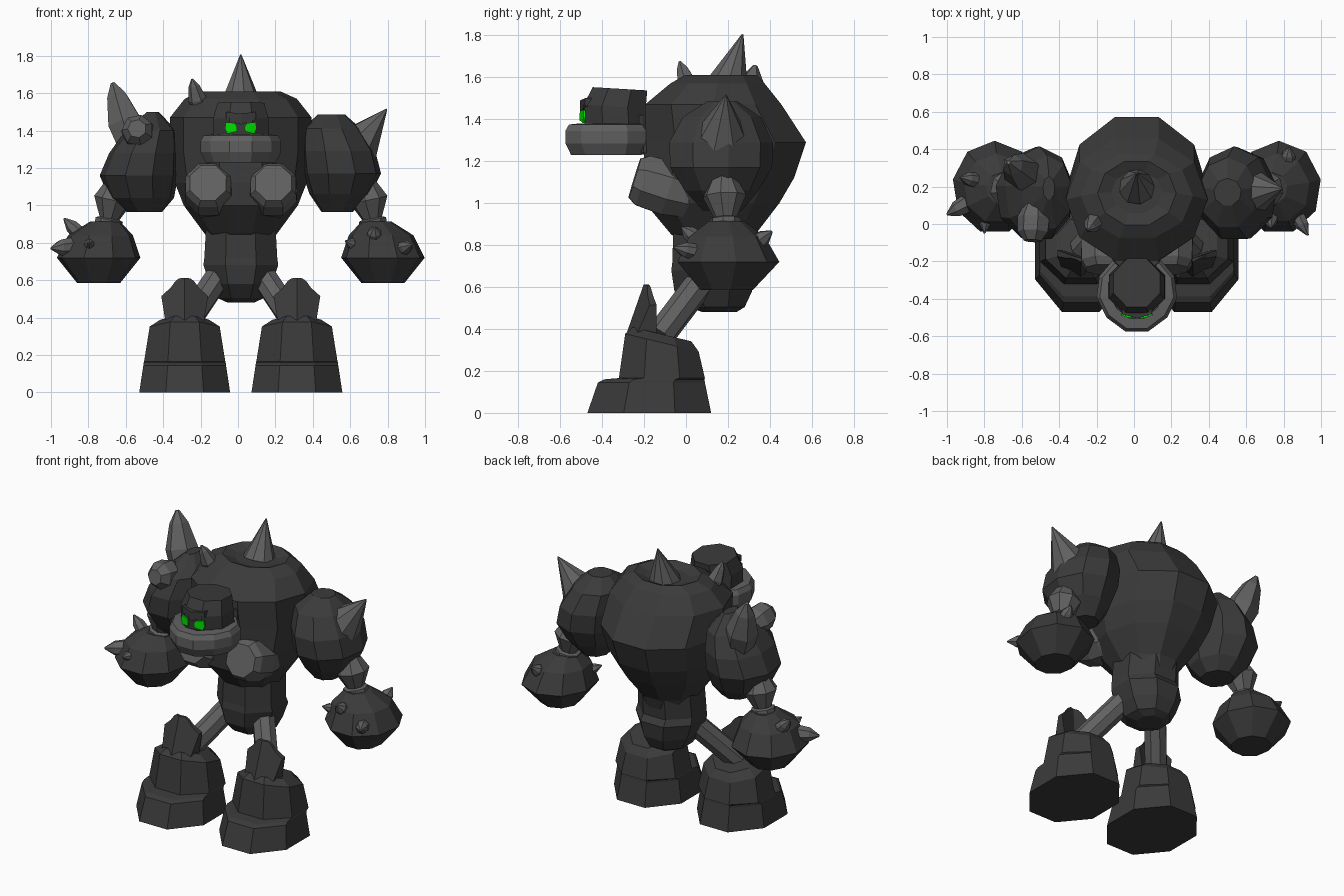
import bpy, math
from mathutils import Vector

if "Cube" in bpy.data.objects:
    bpy.data.objects.remove(bpy.data.objects["Cube"])

MX = 0.015  # symmetry plane


def material(name, rgb):
    m = bpy.data.materials.new(name)
    m.diffuse_color = (*rgb, 1)
    m.use_nodes = True
    m.node_tree.nodes["Principled BSDF"].inputs["Base Color"].default_value = m.diffuse_color
    return m


DARK = material("dark stone", (0.043, 0.043, 0.043))
GREY = material("grey stone", (0.118, 0.118, 0.118))
GREEN = material("glowing green", (0.0, 0.75, 0.0))


def make(name, verts, faces, mat):
    me = bpy.data.meshes.new(name)
    me.from_pydata([tuple(v) for v in verts], [], faces)
    me.materials.append(mat)
    ob = bpy.data.objects.new(name, me)
    bpy.context.collection.objects.link(ob)
    return ob


def skin(name, rings, mat):
    """Join equal vertex rings with quads and cap both ends."""
    n = len(rings[0])
    verts = [v for r in rings for v in r]
    faces = []
    for i in range(len(rings) - 1):
        for j in range(n):
            k = (j + 1) % n
            faces.append((i * n + j, i * n + k, (i + 1) * n + k, (i + 1) * n + j))
    faces.append(tuple(reversed(range(n))))
    faces.append(tuple(range(len(verts) - n, len(verts))))
    return make(name, verts, faces, mat)


def loft(name, rings, sides, mat, tilt=0.0):
    """Stack of flat-fronted polygons: (z, cx, cy, rx, ry); tilt lowers the back."""
    out, grow = [], 1 / math.cos(math.pi / sides)
    for z, cx, cy, rx, ry in rings:
        ring = []
        for j in range(sides):
            a = 2 * math.pi * (j + 0.5) / sides - math.pi / 2
            y = ry * grow * math.sin(a)
            ring.append((cx + rx * grow * math.cos(a), cy + y, z - tilt * y))
        out.append(ring)
    return skin(name, out, mat)


def limb(name, p0, p1, profile, sides, mat):
    """Round part from p0 to p1 with (fraction, radius) profile."""
    p0, p1 = Vector(p0), Vector(p1)
    q = (p1 - p0).to_track_quat('Z', 'Y')
    rings = []
    for t, r in profile:
        c = p0.lerp(p1, t)
        rings.append([c + q @ Vector((r * math.cos(2 * math.pi * (j + .5) / sides),
                                      r * math.sin(2 * math.pi * (j + .5) / sides), 0))
                      for j in range(sides)])
    return skin(name, rings, mat)


def spike(name, p0, p1, r, sides=7):
    return limb(name, p0, p1, [(0, r), (1, 0.004)], sides, GREY)


def crystal(name, p0, p1, r, sides=6):
    return limb(name, p0, p1, [(0, r * .8), (.4, r), (.8, r * .58), (1, r * .12)], sides, GREY)


# Torso with a shallow crater on top
loft("torso", [(.71, MX, .22, .08, .07), (.85, MX, .13, .185, .2), (1.0, MX, .125, .29, .32),
               (1.12, MX, .155, .335, .36), (1.29, MX, .187, .36, .385), (1.47, MX, .13, .36, .325),
               (1.57, MX, .15, .285, .225), (1.61, MX, .165, .2, .17), (1.585, MX, .17, .13, .11)],
     10, DARK)
spike("top_spike", (MX, .2, 1.57), (MX, .27, 1.805), .1, 9)
crystal("small_back_horn", (-.2, .03, 1.5), (-.245, -.03, 1.675), .05)

# Waist
loft("waist", [(.48, MX, .16, .07, .08), (.505, MX, .145, .125, .135), (.58, MX, .13, .165, .185),
               (.68, MX, .13, .2, .2), (.72, MX, .12, .195, .185), (.9, MX, .13, .185, .19)], 8, DARK)

# Head, neck and brow
loft("head", [(1.24, MX, -.34, .13, .14), (1.38, MX, -.335, .15, .15), (1.46, MX, -.34, .148, .148),
              (1.545, MX, -.315, .125, .13)], 8, DARK, tilt=.06)
loft("neck", [(1.24, MX, -.15, .13, .13), (1.42, MX, -.15, .12, .12)], 8, DARK)
for s in (-1, 1):
    # angry brow wedges above the eyes
    pts = [(.0, 1.432), (.08, 1.462), (.08, 1.5), (.0, 1.49)]
    rings = [[(MX + s * x, y + .3 * abs(x), z) for x, z in pts] for y in (-.505, -.42)]
    skin("brow", rings if s > 0 else [r[::-1] for r in rings], DARK)
    # glowing eyes
    cx = MX + s * .052
    pts = [(-.03, 1.395), (.02, 1.383), (.033, 1.41), (.028, 1.445), (-.02, 1.44), (-.032, 1.42)]
    rings = [[(cx + s * x, y + .3 * x, z) for x, z in pts] for y in (-.4985, -.489)]
    skin("eye", rings if s > 0 else [r[::-1] for r in rings], GREEN)

# Open jaw ring around the head
section = [(.12, 1.245), (.19, 1.23), (.218, 1.285), (.218, 1.345), (.2, 1.375), (.145, 1.38)]
jaw = []
for i in range(10):
    a = math.radians(-90 - 145 + 290 * i / 9)
    push = .02 * max(0, -math.sin(a)) ** 6
    jaw.append([(MX + r * math.cos(a), -.36 + (r - .01 + push) * math.sin(a), z) for r, z in section])
skin("jaw", jaw, GREY)

# Shoulders, both sloping outward at the top
loft("right_shoulder", [(.965, .53, .17, .08, .09), (1.06, .545, .165, .155, .17), (1.17, .555, .16, .2, .235),
                        (1.29, .535, .16, .19, .24), (1.41, .5, .165, .15, .18), (1.485, .5, .17, .07, .07)],
     9, DARK)
loft("left_shoulder", [(.965, -.5, .17, .09, .1), (1.04, -.515, .165, .165, .17), (1.16, -.53, .16, .2, .235),
                       (1.28, -.505, .16, .175, .24), (1.4, -.465, .165, .13, .19), (1.5, -.455, .19, .03, .06)],
     9, DARK)

for s, side in ((1, "right"), (-1, "left")):
    def X(x):
        return MX + s * (x - MX)

    # Chest pad
    limb(side + "_chest_pad", (X(.19), -.245, 1.12), (X(.18), .08, 1.02),
         [(0, .105), (.12, .132), (.5, .14), (.8, .12), (1, .08)], 8, GREY)

    # Hourglass forearm
    limb(side + "_forearm", (X(.68), .18, 1.12), (X(.725), .19, .89),
         [(0, .06), (.38, .105), (.82, .055), (.85, .075), (1, .075)], 8, GREY)

    # Fist
    loft(side + "_fist", [(.585, X(.775), .19, .11, .12), (.72, X(.775), .195, .213, .235),
                          (.84, X(.765), .19, .165, .175), (.915, X(.74), .19, .075, .08)], 9, DARK)

    # Thigh
    limb(side + "_thigh", (X(.09), .12, .69), (X(.31), -.13, .36), [(0, .07), (1, .07)], 8, GREY)

    # Boot with a step at the toe only and a top sloping down to the back
    c = X(.315)
    boot = loft(side + "_boot", [(0, c, -.175, .243, .295), (.145, c, -.165, .221, .255),
                                 (.16, c, -.15, .219, .238), (.166, c, -.115, .217, .205),
                                 (.335, c, -.115, .187, .175), (.375, c, -.115, .13, .14)], 8, DARK)
    for v in boot.data.vertices:
        if v.co.z > .3:
            v.co.z -= .24 * (v.co.y + .115)

    # Knee guard bent around its middle ridge
    for k in (-1, 1):
        half = [(0, .36), (.1, .36), (.125, .515), (.075, .56), (.05, .595), (.03, .61), (0, .612)]
        front = [(c + k * x, -.29 + .5 * x + .35 * (z - .36), z) for x, z in half]
        back = [(c + k * x, -.17 + .3 * x - .05 * (z - .36), z) for x, z in half]
        rings = [front, back]
        skin(side + "_knee_guard", rings if k > 0 else [r[::-1] for r in rings], DARK)

# Shoulder spikes and crystals
spike("right_shoulder_spike", (.64, .17, 1.32), (.795, .19, 1.515), .125, 8)
crystal("left_shoulder_crystal", (-.56, .25, 1.3), (-.67, .33, 1.655), .1)
limb("left_shoulder_stone", (-.53, .1, 1.38), (-.54, -.09, 1.41),
     [(0, .06), (.35, .09), (.75, .085), (1, .05)], 7, GREY)

# Fist spikes: base point and tip
for p0, p1, r in [((.86, .07, .76), (.93, -.06, .79), .045), ((.73, .06, .82), (.73, -.02, .885), .045),
                  ((.82, .32, .8), (.83, .41, .865), .045), ((.64, .12, .78), (.575, .05, .81), .035),
                  ((-.87, .12, .78), (-1.0, .05, .77), .055), ((-.83, .23, .83), (-.93, .25, .93), .045),
                  ((-.79, .06, .78), (-.8, -.05, .8), .035)]:
    limb("fist_spike", p0, p1, [(0, r), (.6, r * .8), (1, r * .12)], 7, GREY)
